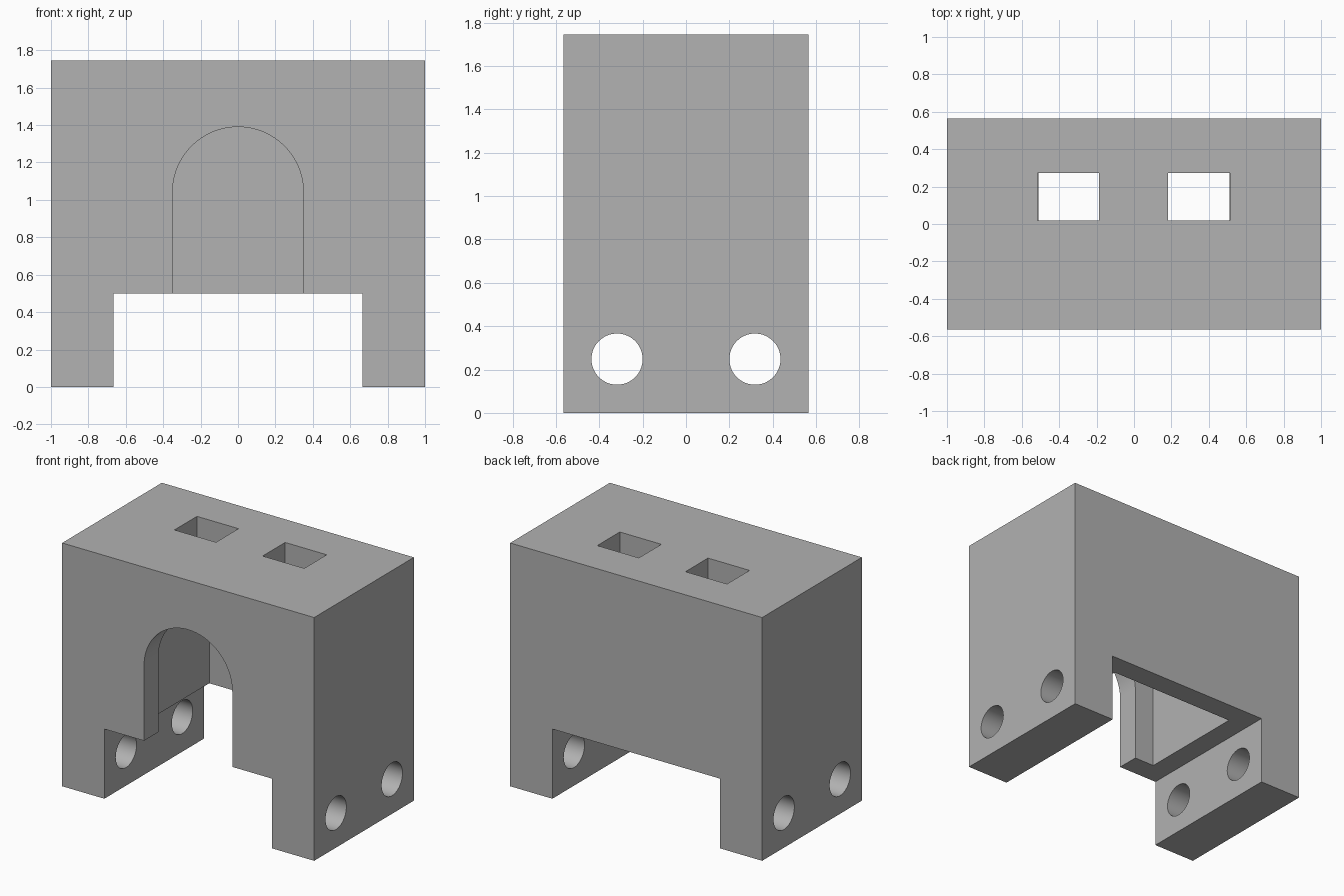
import bpy
import math

cube = bpy.data.objects.get("Cube")
if cube:
    bpy.data.objects.remove(cube, do_unlink=True)

WIDTH, DEPTH, HEIGHT = 2.0, 1.13, 1.745
LEG_X, LEG_Z = 0.665, 0.5
ROOM_X, ROOM_Y, ROOM_Z = 0.51, 0.403, 1.587
ARCH_R, ARCH_Z = 0.35, 1.04

grey = bpy.data.materials.new("plain grey")
grey.use_nodes = True
colour = (0.445, 0.445, 0.445, 1)
grey.diffuse_color = colour
grey.node_tree.nodes["Principled BSDF"].inputs["Base Color"].default_value = colour


def prism(name, outline, y0, y1):
    """Extrude an x-z outline along y."""
    n = len(outline)
    verts = [(x, y, z) for y in (y0, y1) for x, z in outline]
    faces = [list(range(n)), list(range(2 * n - 1, n - 1, -1))]
    faces += [[i, i + n, (i + 1) % n + n, (i + 1) % n] for i in range(n)]
    mesh = bpy.data.meshes.new(name)
    mesh.from_pydata(verts, [], faces)
    obj = bpy.data.objects.new(name, mesh)
    bpy.context.collection.objects.link(obj)
    return obj


def box(name, x0, x1, y0, y1, z0, z1):
    return prism(name, [(x0, z0), (x1, z0), (x1, z1), (x0, z1)], y0, y1)


def cut(body, cutter):
    """Subtract the cutter from the body, then discard it."""
    mod = body.modifiers.new("cut", "BOOLEAN")
    mod.operation = "DIFFERENCE"
    mod.solver = "EXACT"
    mod.object = cutter
    bpy.context.view_layer.objects.active = body
    bpy.ops.object.modifier_apply(modifier=mod.name)
    bpy.data.objects.remove(cutter, do_unlink=True)


# Block standing on two side legs
w, d = WIDTH / 2, DEPTH / 2
body = prism("block_body", [(-w, 0), (-LEG_X, 0), (-LEG_X, LEG_Z), (LEG_X, LEG_Z),
                            (LEG_X, 0), (w, 0), (w, HEIGHT), (-w, HEIGHT)], -d, d)
body.data.materials.append(grey)

# Hollow room, open below
cut(body, box("room", -ROOM_X, ROOM_X, -ROOM_Y, ROOM_Y, LEG_Z - 0.2, ROOM_Z))

# Arched doorway through the front wall only
steps = 48
arch = [(ARCH_R * math.cos(math.pi * i / steps),
         ARCH_Z + ARCH_R * math.sin(math.pi * i / steps)) for i in range(steps + 1)]
arch = [(-ARCH_R, LEG_Z - 0.2), (ARCH_R, LEG_Z - 0.2)] + arch
cut(body, prism("doorway", arch, -d - 0.2, 0))

# Two rectangular slots through the roof
for x0, x1 in ((-0.517, -0.187), (0.183, 0.513)):
    cut(body, box("roof_slot", x0, x1, 0.018, 0.273, ROOM_Z - 0.1, HEIGHT + 0.2))

# Round cross holes through both legs
for y in (-0.318, 0.318):
    bpy.ops.mesh.primitive_cylinder_add(vertices=64, radius=0.118, depth=3,
                                        location=(0, y, 0.248),
                                        rotation=(0, math.pi / 2, 0))
    cut(body, bpy.context.object)

# Smooth the curved walls, keep the edges sharp
bpy.ops.object.select_all(action="DESELECT")
body.select_set(True)
bpy.context.view_layer.objects.active = body
bpy.ops.object.shade_smooth_by_angle(angle=math.radians(30))
